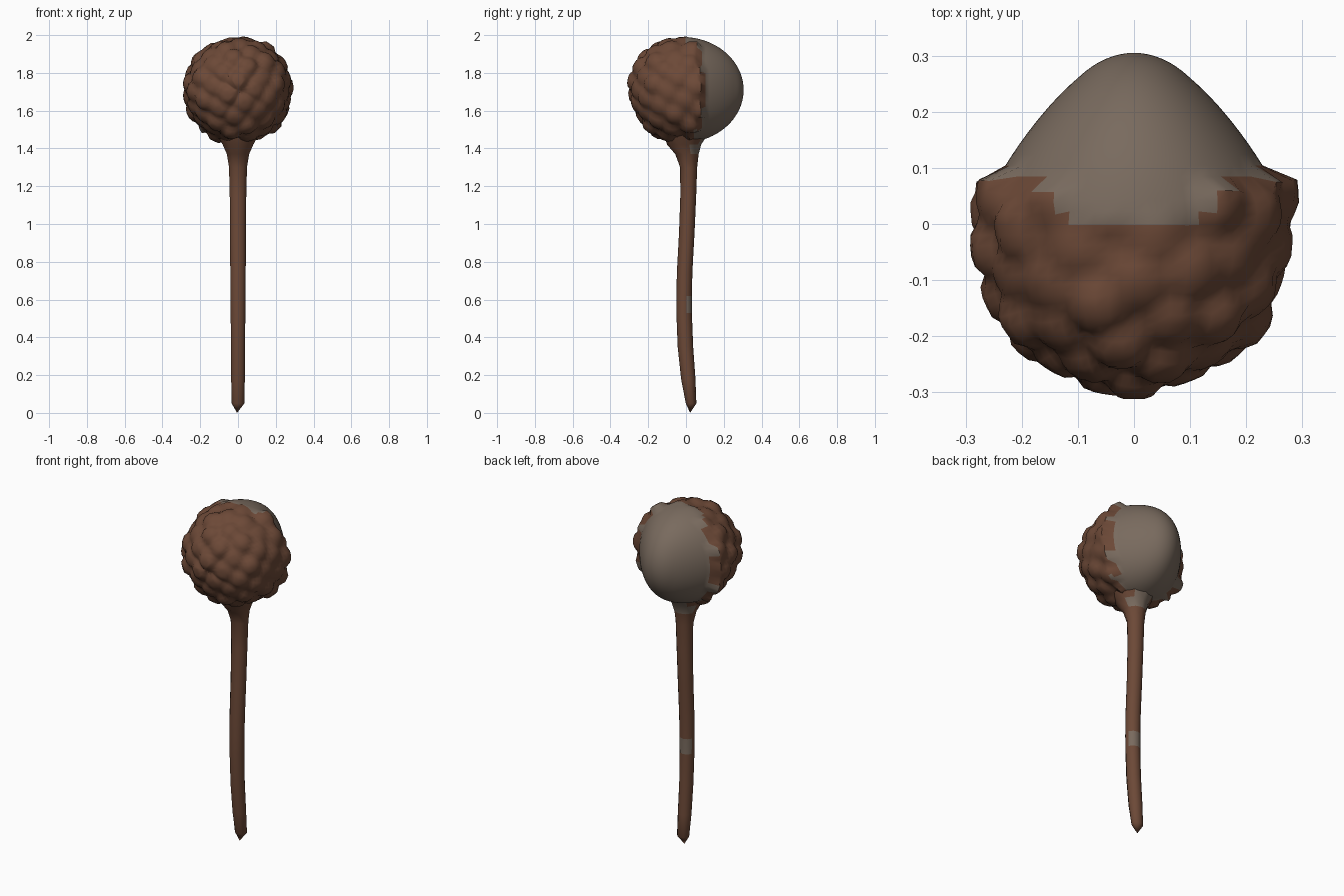
import bpy, bmesh, math, random
from mathutils import Vector

if "Cube" in bpy.data.objects:
    bpy.data.objects.remove(bpy.data.objects["Cube"])

random.seed(4)


def material(name, rgb):
    m = bpy.data.materials.new(name)
    m.diffuse_color = (*rgb, 1)
    m.use_nodes = True
    m.node_tree.nodes["Principled BSDF"].inputs["Base Color"].default_value = m.diffuse_color
    return m


BROWN = material("bark brown", (0.15, 0.066, 0.038))
GREY = material("warm grey", (0.19, 0.145, 0.112))


def finish(bm, name, angle):
    me = bpy.data.meshes.new(name)
    bmesh.ops.recalc_face_normals(bm, faces=bm.faces)
    bm.to_mesh(me)
    bm.free()
    ob = bpy.data.objects.new(name, me)
    bpy.context.collection.objects.link(ob)
    me.materials.append(BROWN)
    me.materials.append(GREY)
    bpy.ops.object.select_all(action='DESELECT')
    ob.select_set(True)
    bpy.context.view_layer.objects.active = ob
    bpy.ops.object.shade_smooth_by_angle(angle=math.radians(angle))
    return ob


# Head: lumpy brown front, smooth egg-shaped grey back
CENTRE = Vector((0, -0.02, 1.71))
lumps = []
N = 90
for i in range(N):
    z = 1 - 2 * (i + 0.5) / N
    a = i * 2.39996
    r = math.sqrt(1 - z * z)
    d = Vector((r * math.cos(a), r * math.sin(a), z))
    lumps.append((d, random.uniform(0.014, 0.034)))


def lump_height(d):
    h = 0
    for c, amp in lumps:
        t = max(0.0, 1 - d.angle(c) / 0.25)
        h = max(h, amp * min(1, t * 1.7))
    return h


def edge_y(x, z):
    # where brown meets grey; a grey tongue reaches forward on the top
    if z > 1.85 and abs(x) < 0.135:
        return 0.01
    return 0.075 + 0.02 * math.sin((z - 1.5) * 8) - 0.03 * (z < 1.5)


bm = bmesh.new()
bmesh.ops.create_uvsphere(bm, u_segments=72, v_segments=48, radius=1)
for v in bm.verts:
    d = Vector((v.co.x, v.co.z, v.co.y)).normalized()
    if d.y > 0:
        p = Vector((d.x * 0.282, d.y * 0.325, d.z * 0.28))
    else:
        p = d * 0.262
    q = p + CENTRE
    if q.y < edge_y(q.x, q.z):
        base = 0.262 if d.y < 0 else 0.262 + 0.02 * min(1, d.y * 3)
        p = d * (base + lump_height(d))
        q = p + CENTRE
    else:
        t = max(0, min(1, q.y / 0.26))
        q.x *= 1 - 0.3 * t
    q.z = min(q.z, 2.0)
    v.co = q
for f in bm.faces:
    c = f.calc_center_median()
    f.material_index = int(c.y > edge_y(c.x, c.z))
finish(bm, "head", 50)

# Stick: slightly bowed tapering rod, flared under the head, pointed foot
# each ring: z, y centre, x radius, y radius
rings = [(1.48, 0.0, 0.12, 0.12), (1.42, -0.01, 0.085, 0.09),
         (1.37, 0.005, 0.062, 0.062), (1.3, 0.014, 0.05, 0.045),
         (1.15, 0.012, 0.046, 0.042), (0.95, 0.004, 0.044, 0.041),
         (0.75, -0.007, 0.043, 0.041), (0.62, -0.01, 0.042, 0.041),
         (0.53, -0.01, 0.041, 0.041), (0.35, -0.003, 0.039, 0.041),
         (0.18, 0.012, 0.038, 0.038), (0.05, 0.027, 0.035, 0.028)]
SIDES = 10
bm = bmesh.new()
loops = []
for z, y, rx, ry in rings:
    loops.append([bm.verts.new((rx * math.cos(2 * math.pi * (k + .5) / SIDES),
                                y + ry * math.sin(2 * math.pi * (k + .5) / SIDES), z))
                  for k in range(SIDES)])
for a, b in zip(loops, loops[1:]):
    for k in range(SIDES):
        j = (k + 1) % SIDES
        bm.faces.new((a[k], a[j], b[j], b[k]))
tip = bm.verts.new((-0.005, 0.022, 0.0))
for k in range(SIDES):
    bm.faces.new((loops[-1][k], loops[-1][(k + 1) % SIDES], tip))
bm.faces.new(loops[0])
bm.normal_update()
for f in bm.faces:
    c = f.calc_center_median()
    back = c.y > 0.01
    # worn grey patch on the back, and grey under the back of the head
    if back and (0.53 < c.z < 0.62 or (c.z > 1.38 and abs(c.x) < 0.06)):
        f.material_index = 1
finish(bm, "stick", 45)
